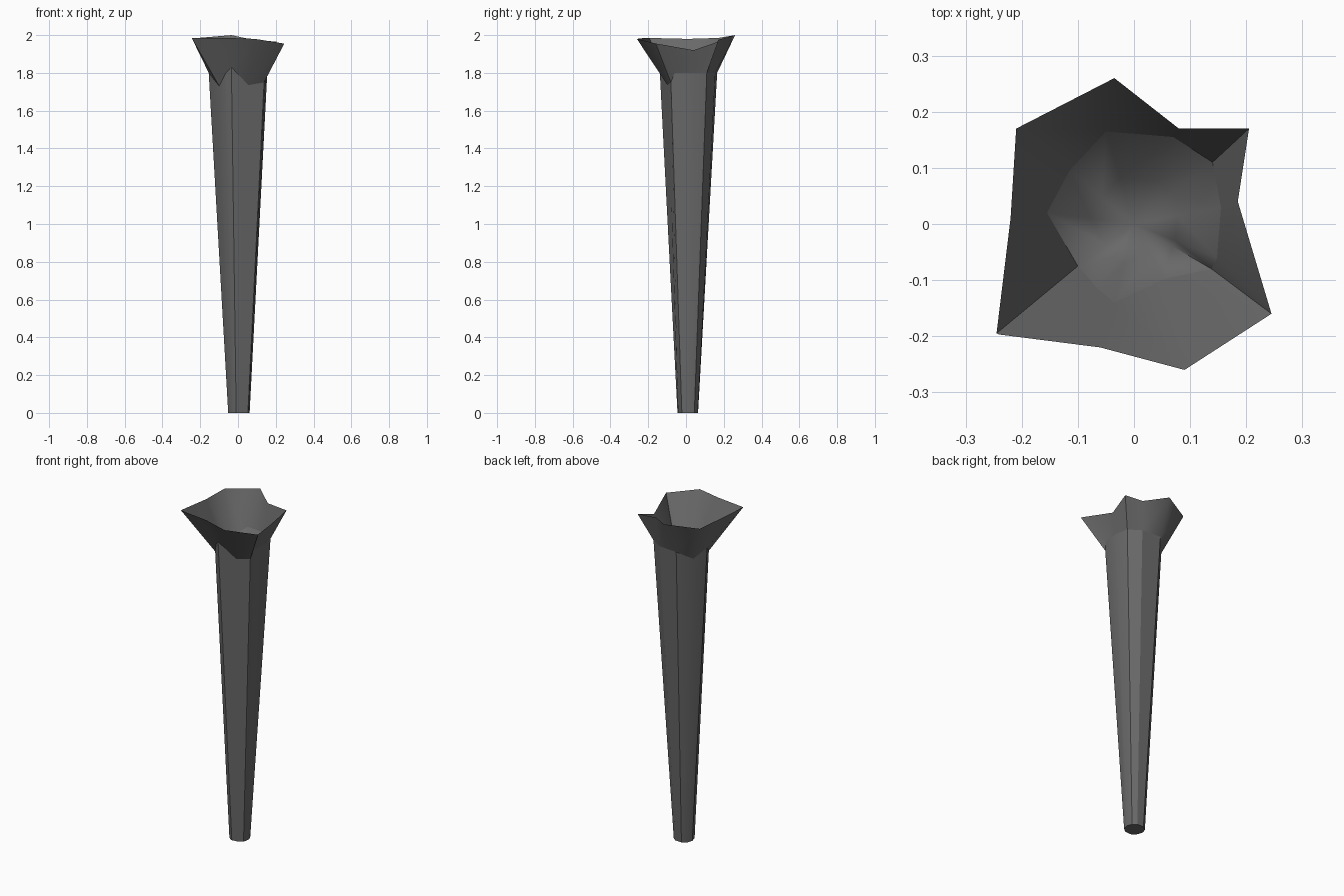
import bpy, math
from mathutils import Vector

cube = bpy.data.objects.get("Cube")
if cube:
    bpy.data.objects.remove(cube, do_unlink=True)

# Single dark grey material
grey = bpy.data.materials.new("dark grey")
grey.use_nodes = True
colour = (0.14, 0.14, 0.14, 1)
grey.diffuse_color = colour
grey.node_tree.nodes["Principled BSDF"].inputs["Base Color"].default_value = colour

# Jagged lip, anticlockwise from the left side
rim = [(.185, .04, 1.92), (.205, .17, 1.965), (.08, .17, 1.975), (-.035, .26, 2),
       (-.21, .17, 1.985), (-.22, .01, 1.98), (-.245, -.195, 1.985), (-.24, -.197, 1.985),
       (-.06, -.22, 1.985), (.09, -.26, 1.98), (.245, -.16, 1.955), (.242, -.15, 1.954)]
# Neck where each petal folds out of the stem
neck = [(.155, .03, 1.8), (.14, .11, 1.8), (.07, .155, 1.8), (-.05, .165, 1.8),
        (-.115, .095, 1.75), (-.155, .02, 1.8), (-.1, -.075, 1.73), (-.065, -.115, 1.8),
        (-.035, -.14, 1.83), (.055, -.098, 1.735), (.138, -.08, 1.75), (.148, -.06, 1.8)]
count = len(neck)


def foot(point):
    """Point on the round foot directly under a neck point."""
    angle = math.atan2(point[1] - .01, point[0] - .005)
    return (.005 + .057 * math.cos(angle), .01 + .057 * math.sin(angle), 0)


def bridge(lower, upper):
    """Quads between two rings given by their first vertex index."""
    return [(lower + i, lower + (i + 1) % count, upper + (i + 1) % count, upper + i)
            for i in range(count)]


def build(name, verts, faces, angle):
    mesh = bpy.data.meshes.new(name)
    mesh.from_pydata(verts, [], faces)
    mesh.materials.append(grey)
    obj = bpy.data.objects.new(name, mesh)
    bpy.context.collection.objects.link(obj)
    bpy.ops.object.select_all(action='DESELECT')
    obj.select_set(True)
    bpy.context.view_layer.objects.active = obj
    bpy.ops.object.shade_smooth_by_angle(angle=math.radians(angle))
    return obj


# Tapered stem with a closed foot
build("stem", [foot(p) for p in neck] + neck,
      bridge(0, count) + [tuple(reversed(range(count)))], 25)

# Flared petals
build("petals", neck + rim, bridge(0, count), 50)

# Shallow bowl closing the stem inside the petals
middle = Vector((0, 0, 1.68))
inner = [tuple(Vector(p).lerp(middle, .5) - Vector((0, 0, .03))) for p in neck]
fan = [(i, (i + 1) % count, 2 * count) for i in range(count)]
build("bowl", inner + neck + [tuple(middle)], bridge(count, 0) + fan, 80)
